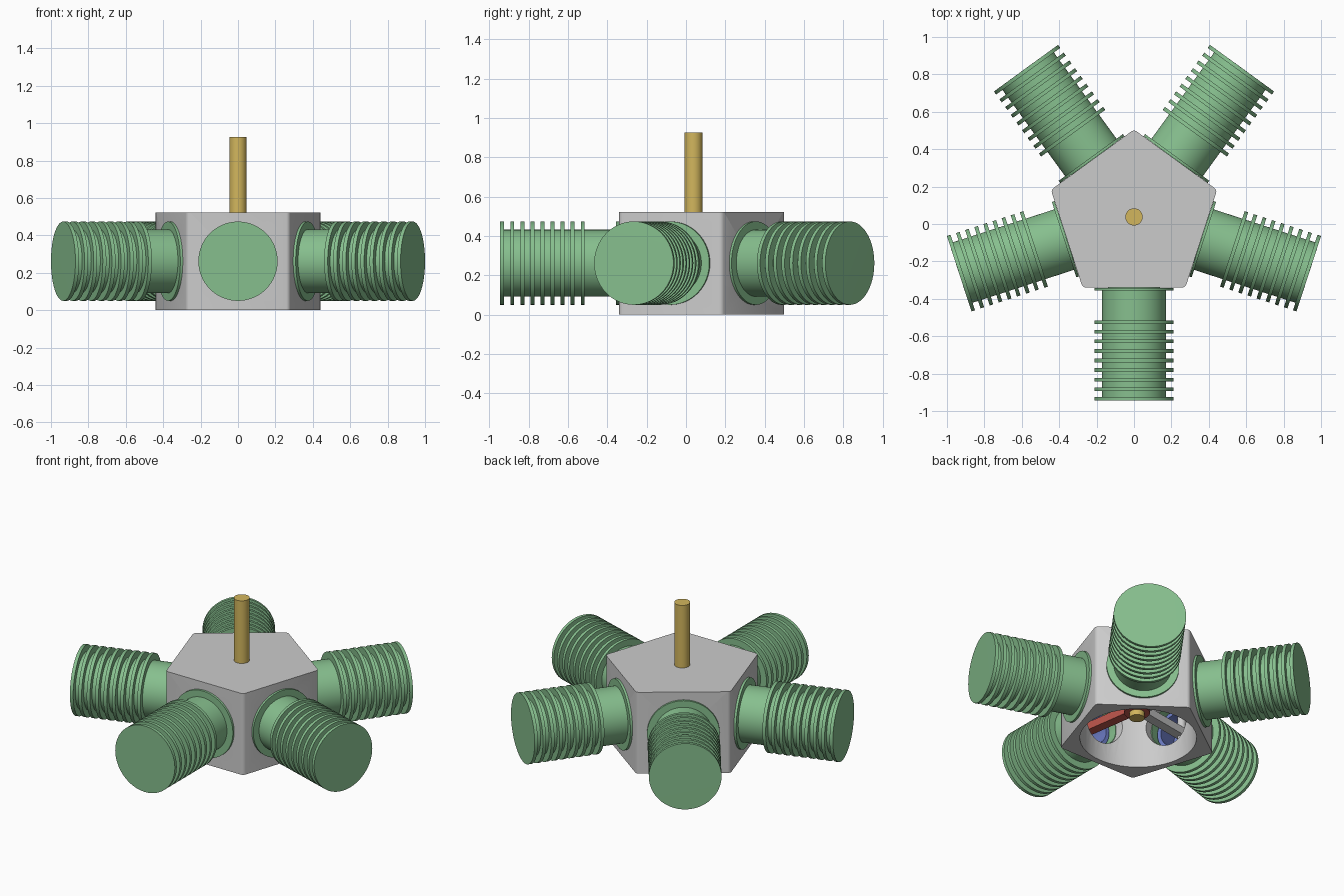
import bpy, bmesh, math
from mathutils import Matrix, Vector

if "Cube" in bpy.data.objects:
    bpy.data.objects.remove(bpy.data.objects["Cube"])

CY, CZ = 0.038, 0.262            # engine axis and cylinder height
ANGLES = [math.radians(-90 + 72 * i) for i in range(5)]
AXIS = Vector((0, CY, 0))


def material(name, rgb):
    m = bpy.data.materials.new(name)
    m.diffuse_color = (*rgb, 1)
    m.use_nodes = True
    m.node_tree.nodes["Principled BSDF"].inputs["Base Color"].default_value = m.diffuse_color
    return m


GREEN = material("green", (0.24, 0.52, 0.27))
GOLD = material("gold", (0.65, 0.47, 0.11))
BLUE = material("blue", (0.15, 0.2, 0.55))
RED = material("red", (0.5, 0.09, 0.07))


def finish(bm, name, mat=None, smooth=True):
    bmesh.ops.remove_doubles(bm, verts=bm.verts, dist=1e-5)
    bmesh.ops.recalc_face_normals(bm, faces=bm.faces)
    me = bpy.data.meshes.new(name)
    bm.to_mesh(me)
    bm.free()
    ob = bpy.data.objects.new(name, me)
    bpy.context.collection.objects.link(ob)
    if mat:
        me.materials.append(mat)
    if smooth:
        bpy.ops.object.select_all(action='DESELECT')
        ob.select_set(True)
        bpy.context.view_layer.objects.active = ob
        bpy.ops.object.shade_smooth_by_angle(angle=math.radians(30))
    return ob


def lathe(name, profile, mat=None, matrix=Matrix(), steps=64):
    """Spin (radius, height) points about local z."""
    bm = bmesh.new()
    vs = [bm.verts.new((r, 0, h)) for r, h in profile]
    es = [bm.edges.new(p) for p in zip(vs, vs[1:])]
    bmesh.ops.spin(bm, geom=vs + es, cent=(0, 0, 0), axis=(0, 0, 1),
                   angle=math.tau, steps=steps)
    bm.transform(matrix)
    return finish(bm, name, mat)


def rod(name, r, z0, z1, x=0, y=CY, mat=None):
    return lathe(name, [(0, z0), (r, z0), (r, z1), (0, z1)], mat,
                 Matrix.Translation((x, y, 0)), 48)


def radial(a):
    """Local z points outward along the cylinder direction."""
    return (Matrix.Translation((0, CY, CZ)) @ Matrix.Rotation(a, 4, 'Z')
            @ Matrix.Rotation(math.pi / 2, 4, 'Y'))


# crankcase: pentagonal prism with slightly rounded corners
bm = bmesh.new()
R = 0.378 / math.cos(math.pi / 5)
base = [bm.verts.new((R * math.cos(a + math.pi / 5), CY + R * math.sin(a + math.pi / 5), 0))
        for a in ANGLES]
face = bm.faces.new(base)
top = bmesh.ops.extrude_face_region(bm, geom=[face])
bmesh.ops.translate(bm, vec=(0, 0, 0.523),
                    verts=[v for v in top['geom'] if isinstance(v, bmesh.types.BMVert)])
upright = [e for e in bm.edges if abs(e.verts[0].co.z - e.verts[1].co.z) > 0.1]
bmesh.ops.bevel(bm, geom=upright, offset=0.017, segments=3, profile=0.5, affect='EDGES')
case = finish(bm, "crankcase", smooth=False)

# hollow open underneath, with five bores through the walls
cutters = [rod("cavity_cutter", 0.34, -0.1, 0.48)]
cutters += [lathe("bore_cutter", [(0, 0.2), (0.14, 0.2), (0.14, 0.5), (0, 0.5)],
                  None, radial(a)) for a in ANGLES]
for c in cutters:
    c.hide_render = True
    bpy.ops.object.select_all(action='DESELECT')
    case.select_set(True)
    bpy.context.view_layer.objects.active = case
    mod = case.modifiers.new("cut", 'BOOLEAN')
    mod.object, mod.operation, mod.solver = c, 'DIFFERENCE', 'EXACT'
    bpy.ops.object.modifier_apply(modifier=mod.name)
    bpy.data.objects.remove(c)
bpy.ops.object.shade_smooth_by_angle(angle=math.radians(25))

# finned cylinder profile
profile = [(0, 0.94), (0.135, 0.94), (0.135, 0.365), (0.139, 0.365), (0.139, 0.379),
           (0.212, 0.379), (0.212, 0.393), (0.17, 0.393)]
for i in range(9):
    h = 0.553 + i * 0.0512
    profile += [(0.17, h), (0.212, h), (0.212, h + 0.02)]
    if i < 8:
        profile.append((0.17, h + 0.02))
profile.append((0, 0.983))

# crankshaft
throw, pin_angle = 0.1, math.radians(234)
px, py = throw * math.cos(pin_angle), CY + throw * math.sin(pin_angle)
rod("crankshaft", 0.046, 0.36, 0.925, mat=GOLD)
rod("crank_web", 0.15, 0.34, 0.39, mat=GOLD)
rod("crank_pin", 0.045, 0.19, 0.35, px, py, GOLD)
rod("rod_hub", 0.075, 0.225, 0.3, px, py, RED)

# cylinders, pistons and connecting rods
pin = Vector((px, py, CZ))
length = 0.40
for i, a in enumerate(ANGLES):
    m = radial(a)
    lathe(f"cylinder_{i + 1}", profile, GREEN, m)
    d = Vector((math.cos(a), math.sin(a), 0))
    off = pin - Vector((0, CY, CZ))
    along = off.dot(d)
    reach = along + math.sqrt(length ** 2 - (off - d * along).length_squared)
    s = reach - 0.06
    lathe(f"piston_{i + 1}", [(0, s + 0.14), (0.105, s + 0.14), (0.105, s), (0.128, s),
                              (0.128, s + 0.18), (0, s + 0.18)], BLUE, m)
    wrist = Vector((0, CY, CZ)) + d * reach
    v = wrist - pin
    bm = bmesh.new()
    bmesh.ops.create_cube(bm, size=1, matrix=Matrix.Translation((pin + wrist) / 2)
                          @ Matrix.Rotation(math.atan2(v.y, v.x), 4, 'Z')
                          @ Matrix.Diagonal((v.length, 0.06, 0.05, 1)))
    finish(bm, "master_rod" if i == 0 else f"link_rod_{i}", RED if i == 0 else None, False)
    # wrist pin across the piston
    lathe(f"wrist_pin_{i + 1}", [(0, -0.11), (0.025, -0.11), (0.025, 0.11), (0, 0.11)],
          None, Matrix.Translation(wrist), 24)
